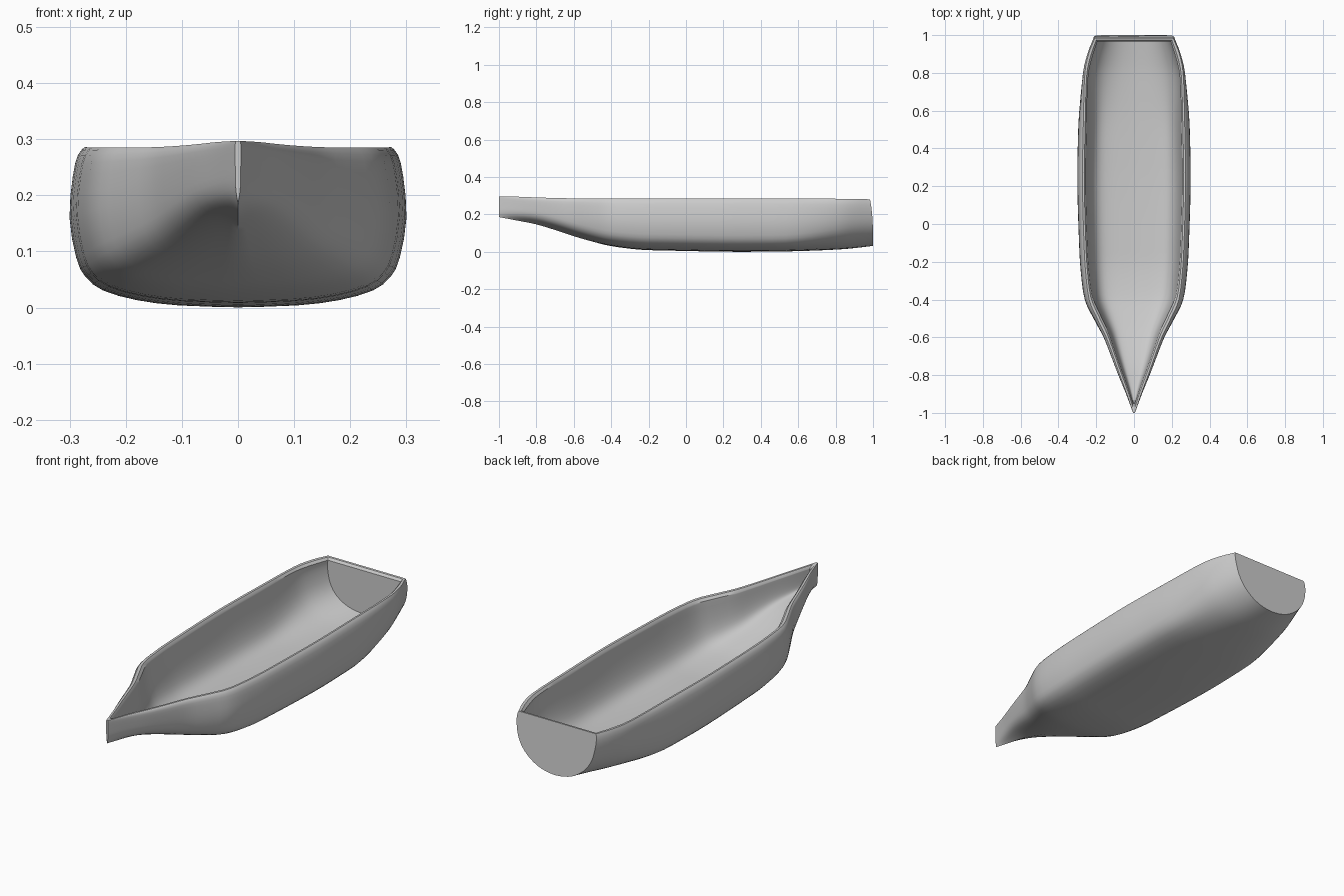
import bpy, bmesh

if "Cube" in bpy.data.objects:
    bpy.data.objects.remove(bpy.data.objects["Cube"])

# Stations bow to stern: y, half width, keel height, rim height
STATIONS = [(-1.0, .005, .186, .297), (-.9, .042, .167, .295), (-.8, .083, .147, .291),
            (-.7, .122, .117, .288), (-.6, .162, .084, .286), (-.5, .215, .055, .285),
            (-.4, .261, .031, .285), (-.25, .282, .012, .285), (-.1, .291, .007, .285),
            (.2, .300, .001, .286), (.4, .298, .001, .286), (.6, .291, .004, .285),
            (.8, .272, .012, .284), (.9, .247, .020, .283), (1.0, .212, .032, .281)]

# Half sections keel to rim (fraction of half width, fraction of height)
MID = [(0, 0), (.35, .012), (.6, .045), (.8, .105), (.905, .19), (.96, .31),
       (1, .56), (.98, .82), (.95, .95), (.91, 1)]
BOW = [(0, 0), (.3, .07), (.56, .14), (.76, .22), (.88, .31), (.95, .42),
       (.98, .6), (1, .82), (.98, .95), (.9, 1)]
STERN = [(0, 0), (.22, .02), (.44, .08), (.63, .18), (.78, .30), (.89, .44),
         (.96, .6), (1, .8), (1, .93), (.98, 1)]
INNER = [(0, 0), (.3, .01), (.5, .025), (.67, .06), (.79, .14), (.87, .27),
         (.93, .47), (.97, .72), (.99, .92), (1, 1)]


def smooth(points, steps):
    """Catmull-Rom resampling of a list of tuples."""
    out = []
    for i in range(len(points) - 1):
        p0, p1, p2 = points[max(i - 1, 0)], points[i], points[i + 1]
        p3 = points[min(i + 2, len(points) - 1)]
        for s in range(steps):
            t = s / steps
            out.append(tuple(
                .5 * (2 * b + (c - a) * t + (2 * a - 5 * b + 4 * c - d) * t * t
                      + (3 * b - a - 3 * c + d) * t ** 3)
                for a, b, c, d in zip(p0, p1, p2, p3)))
    return out + [points[-1]]


def ramp(x, a, b):
    t = min(max((x - a) / (b - a), 0), 1)
    return t * t * (3 - 2 * t)


def mix(p, q, t):
    return [(a[0] + (b[0] - a[0]) * t, a[1] + (b[1] - a[1]) * t) for a, b in zip(p, q)]


bm = bmesh.new()


def row(section, half, low, high, ypos):
    """Full rim-to-rim row of vertices, mirrored across the keel."""
    pts = [(-u, v) for u, v in reversed(section[1:])] + section
    return [bm.verts.new((u * half, ypos(v), low + v * (high - low))) for u, v in pts]


outer, inner = [], []
for y, w, low, high in smooth(STATIONS, 3):
    bow, stern = 1 - ramp(y, -.9, -.35), ramp(y, .5, 1)
    # Outer planking, with the transom top leaning slightly forward
    sec = smooth(mix(mix(MID, BOW, bow), STERN, stern), 2)
    lean = .016 * ramp(y, .9, 1)
    outer.append(row(sec, w, low, high, lambda v: y - lean * v ** 3))
    # Hollow interior, rounder towards the transom
    yi = -.95 + (y + 1) * 1.915 / 2
    wi = w * (.85 + .08 * stern)
    sec = smooth(mix(INNER, STERN, stern * .8), 2)
    inner.append(row(sec, wi, low + .028, high - .012, lambda v: yi))

# Skins
for grid in (outer, inner):
    for a, b in zip(grid, grid[1:]):
        for i in range(len(a) - 1):
            bm.faces.new((a[i], a[i + 1], b[i + 1], b[i]))


def rim_middle(a, b):
    """Vertex on the rounded crown of the gunwale."""
    return bm.verts.new((a.co.x * .45 + b.co.x * .55, a.co.y * .45 + b.co.y * .55, a.co.z - .001))


# Gunwale along both sides: flat crown, then a slope into the hollow
crown = [[rim_middle(o[k], i[k]) for o, i in zip(outer, inner)] for k in (0, -1)]
for k, mid in zip((0, -1), crown):
    for i in range(len(outer) - 1):
        bm.faces.new((outer[i][k], outer[i + 1][k], mid[i + 1], mid[i]))
        bm.faces.new((mid[i], mid[i + 1], inner[i + 1][k], inner[i][k]))
# Stem and transom: end faces and their top edges
for e in (0, -1):
    bm.faces.new(outer[e])
    bm.faces.new(inner[e])
    left, right = crown[0][e], crown[1][e]
    bm.faces.new((outer[e][0], outer[e][-1], right, left))
    bm.faces.new((left, right, inner[e][-1], inner[e][0]))

bmesh.ops.recalc_face_normals(bm, faces=bm.faces)
mesh = bpy.data.meshes.new("boat_hull")
bm.to_mesh(mesh)
bm.free()
hull = bpy.data.objects.new("boat_hull", mesh)
bpy.context.collection.objects.link(hull)
bpy.context.view_layer.objects.active = hull
hull.select_set(True)
bpy.ops.object.shade_smooth_by_angle(angle=.6)
